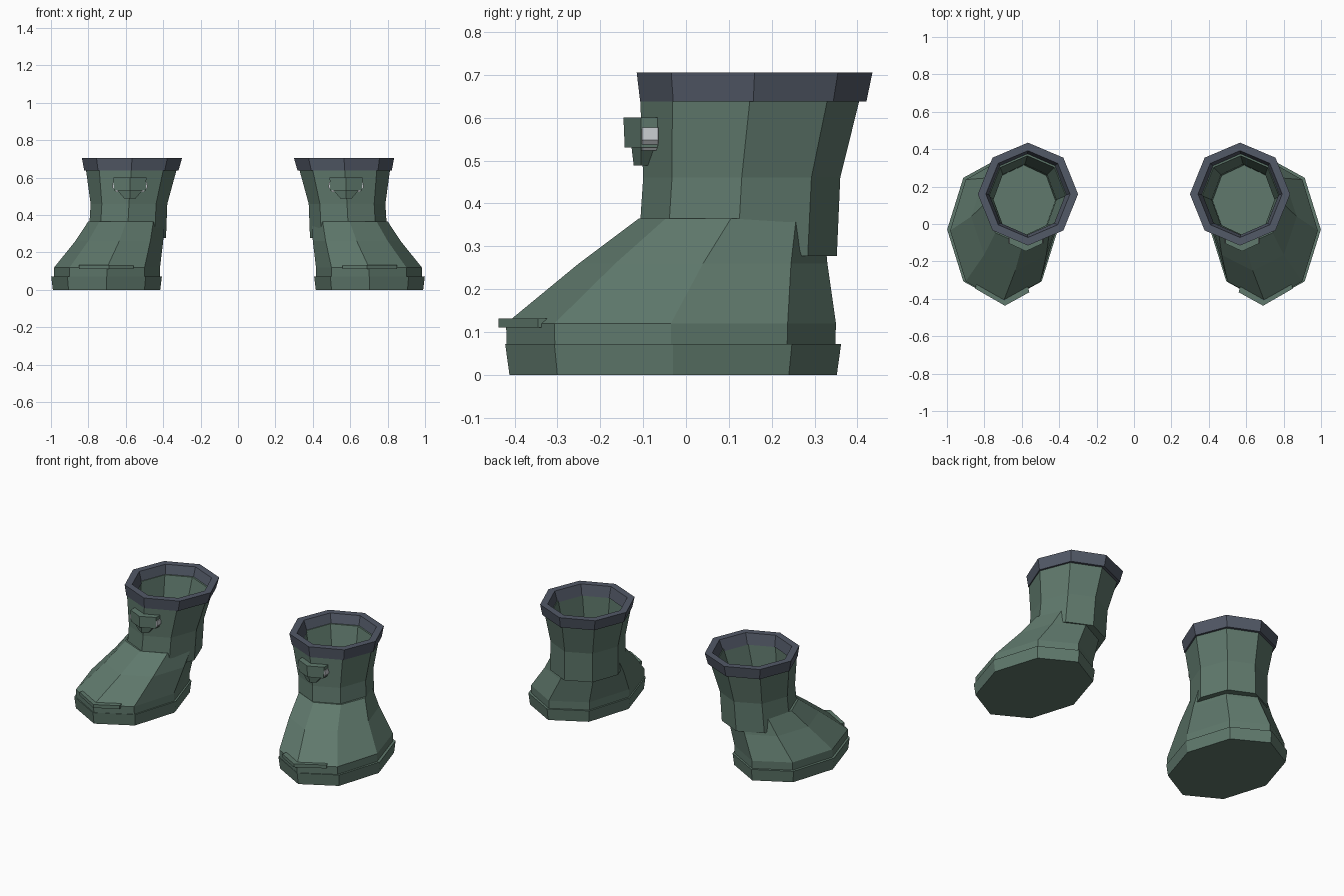
import bpy, bmesh
from math import cos, sin, pi

if "Cube" in bpy.data.objects:
    bpy.data.objects.remove(bpy.data.objects["Cube"])


def material(name, rgb):
    m = bpy.data.materials.new(name)
    m.diffuse_color = (*rgb, 1)
    m.use_nodes = True
    m.node_tree.nodes["Principled BSDF"].inputs["Base Color"].default_value = m.diffuse_color
    return m


GREEN = material("green_leather", (0.115, 0.19, 0.15))
SLATE = material("slate_trim", (0.085, 0.1, 0.135))
STEEL = material("steel", (0.55, 0.57, 0.6))


def octagon(cx, cy, z, rx, ry):
    return [(cx + rx * sin(i * pi / 4), cy - ry * cos(i * pi / 4), z) for i in range(8)]


def loft(name, loops, mat, closed=False):
    """Skin a stack of loops, capped or joined end to end, mirrored to the other boot."""
    bm = bmesh.new()
    rings = [[bm.verts.new(p) for p in loop] for loop in loops]
    n = len(rings[0])
    pairs = list(zip(rings, rings[1:]))
    if closed:
        pairs.append((rings[-1], rings[0]))
    else:
        bm.faces.new(rings[0])
        bm.faces.new(rings[-1])
    for a, b in pairs:
        for i in range(n):
            j = (i + 1) % n
            bm.faces.new((a[i], a[j], b[j], b[i]))
    bmesh.ops.recalc_face_normals(bm, faces=bm.faces)
    me = bpy.data.meshes.new(name)
    bm.to_mesh(me)
    bm.free()
    me.materials.append(mat)
    ob = bpy.data.objects.new(name, me)
    bpy.context.collection.objects.link(ob)
    ob.modifiers.new("other_boot", 'MIRROR').use_mirror_merge = False
    return ob


def slab(outline, z):
    return [(x, y, z) for x, y in outline]


# Sole
loft("sole", [octagon(0.703, -0.03, 0, 0.287, 0.382),
              octagon(0.703, -0.03, 0.072, 0.296, 0.392)], GREEN)

# Foot leaning back into the shaft
loft("foot", [octagon(0.70, -0.035, 0.06, 0.283, 0.383),
              octagon(0.70, -0.035, 0.12, 0.283, 0.385),
              octagon(0.635, 0.04, 0.26, 0.235, 0.29),
              octagon(0.597, 0.105, 0.365, 0.204, 0.215)], GREEN)

# Hollow shaft with outer wall, inner wall and insole
loft("shaft", [octagon(0.592, 0.12, 0.277, 0.207, 0.232),
               octagon(0.583, 0.13, 0.46, 0.205, 0.23),
               octagon(0.57, 0.15, 0.65, 0.244, 0.257),
               octagon(0.57, 0.15, 0.65, 0.205, 0.215),
               octagon(0.583, 0.13, 0.46, 0.168, 0.19),
               octagon(0.588, 0.125, 0.375, 0.168, 0.19)], GREEN)

# Cuff ring
loft("cuff", [octagon(0.57, 0.157, 0.638, 0.252, 0.264),
              octagon(0.567, 0.16, 0.705, 0.268, 0.275),
              octagon(0.567, 0.16, 0.705, 0.225, 0.232),
              octagon(0.57, 0.157, 0.638, 0.203, 0.215)], SLATE, closed=True)

# Strap flap wrapped over the front of the shaft
BX = 0.578


def flap(half, front, z):
    return slab([(BX - half, -0.066), (BX - half, -0.105), (BX, front),
                 (BX + half, -0.105), (BX + half, -0.066)], z)


loft("strap_flap", [flap(0.085, -0.143, 0.53), flap(0.088, -0.146, 0.60)], GREEN)
loft("strap_tongue", [flap(0.03, -0.122, 0.488), flap(0.065, -0.127, 0.53)], GREEN)

# Steel buckle ends
for name, s in (("buckle_inner", -1), ("buckle_outer", 1)):
    def end(a, b, z):
        a, b = BX + s * a, BX + s * b
        return slab([(a, -0.105), (b, -0.103), (b, -0.065), (a, -0.06)], z)
    loft(name, [end(0.05, 0.075, 0.524), end(0.06, 0.094, 0.548),
                end(0.06, 0.091, 0.577)], STEEL)

# Toe strip
strip = [(0.56, -0.365), (0.69, -0.437), (0.85, -0.345),
         (0.84, -0.315), (0.69, -0.395), (0.57, -0.325)]
loft("toe_strip", [slab(strip, 0.111), slab(strip, 0.132)], GREEN)
